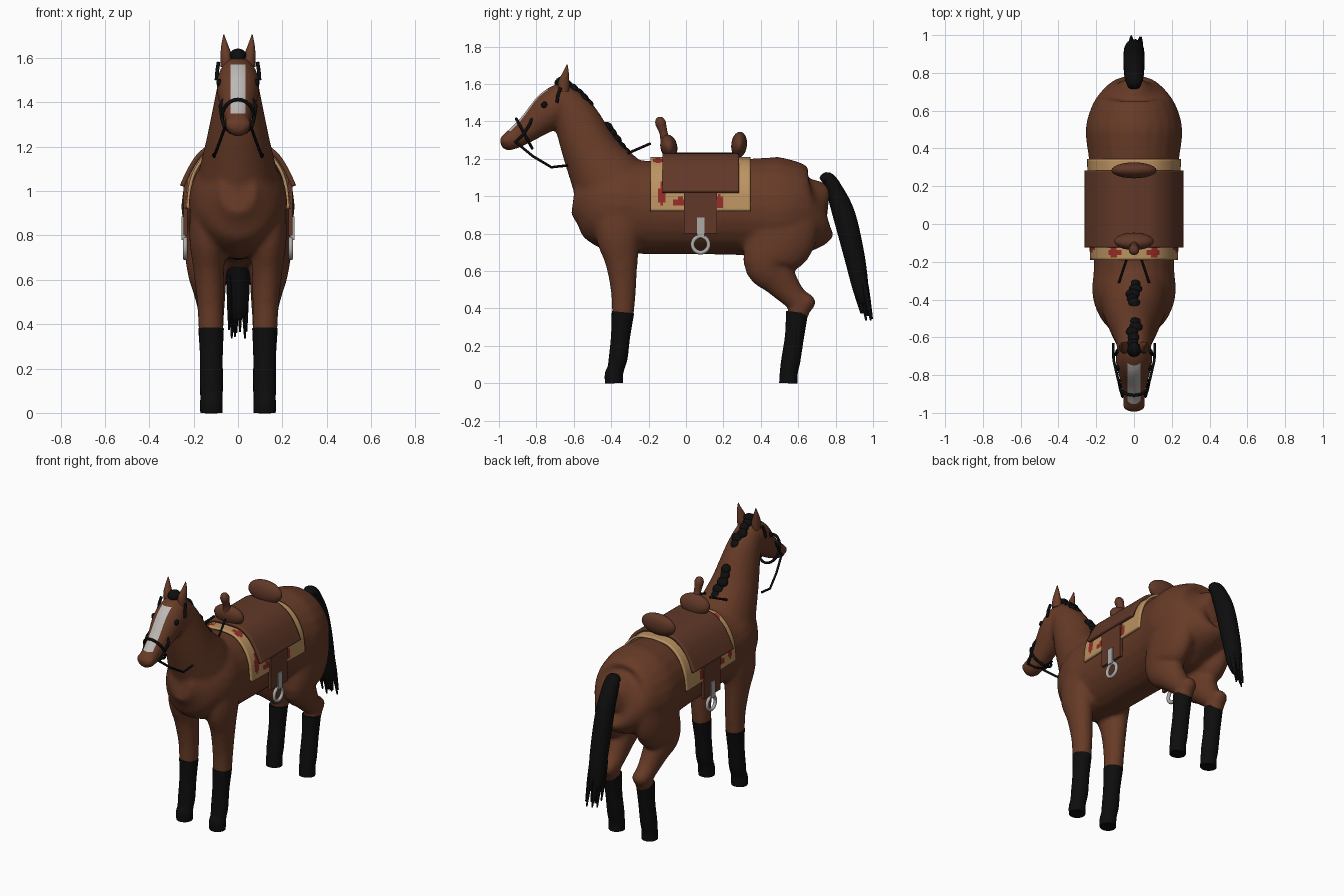
import bpy, bmesh, random
from math import sin, cos, pi
from mathutils import Vector

random.seed(4)
if "Cube" in bpy.data.objects:
    bpy.data.objects.remove(bpy.data.objects["Cube"])


def material(name, *rgb):
    m = bpy.data.materials.new(name)
    m.use_nodes = True
    m.diffuse_color = (*rgb, 1)
    bsdf = m.node_tree.nodes["Principled BSDF"]
    bsdf.inputs["Base Color"].default_value = (*rgb, 1)
    bsdf.inputs["Roughness"].default_value = 0.8
    return m


COAT = material("bay coat", .135, .043, .02)
LEATHER = material("saddle leather", .12, .04, .021)
BLACK = material("black hair", .004, .004, .004)
TAN = material("tan wool", .5, .29, .12)
RED = material("red wool", .3, .025, .018)
STEEL = material("steel", .42, .41, .39)
WHITE = material("white blaze", .5, .48, .46)


def finish(ob, name, mat, angle=.8):
    ob.name = ob.data.name = name
    ob.data.materials.clear()
    ob.data.materials.append(mat)
    bpy.ops.object.select_all(action='DESELECT')
    ob.select_set(True)
    bpy.context.view_layer.objects.active = ob
    bpy.ops.object.shade_smooth_by_angle(angle=angle)
    return ob


def spline(pts, steps=5):
    """Catmull-Rom interpolation of tuples of any length."""
    p = [Vector(q) for q in pts]
    p = [2 * p[0] - p[1]] + p + [2 * p[-1] - p[-2]]
    out = []
    for a, b, c, d in zip(p, p[1:], p[2:], p[3:]):
        for i in range(steps):
            t = i / steps
            out.append(b + (c - a) * (t / 2) + (2 * a - 5 * b + 4 * c - d) * (t * t / 2)
                       + (3 * b - a - 3 * c + d) * (t ** 3 / 2))
    return out + [p[-2]]


def from_bmesh(bm, name, mat):
    bmesh.ops.recalc_face_normals(bm, faces=bm.faces)
    me = bpy.data.meshes.new(name)
    bm.to_mesh(me)
    bm.free()
    ob = bpy.data.objects.new(name, me)
    bpy.context.collection.objects.link(ob)
    return finish(ob, name, mat)


def tube(name, pts, mat, side=1, n=24):
    """Loft of ellipses; each point is x, y, z, half width, half depth."""
    rows = spline(pts)
    bm = bmesh.new()
    rings = []
    for i, r in enumerate(rows):
        d = rows[min(i + 1, len(rows) - 1)] - rows[max(i - 1, 0)]
        across = Vector((0, -d[2], d[1])).normalized()
        mid = Vector((r[0] * side, r[1], r[2]))
        rings.append([bm.verts.new(mid + Vector((max(r[3], .002) * cos(a), 0, 0)) + across * max(r[4], .002) * sin(a))
                      for a in (2 * pi * k / n for k in range(n))])
    for a, b in zip(rings, rings[1:]):
        for k in range(n):
            bm.faces.new((a[k], a[(k + 1) % n], b[(k + 1) % n], b[k]))
    bm.faces.new(rings[0])
    bm.faces.new(rings[-1])
    return from_bmesh(bm, name, mat)


def ball(name, loc, size, mat, tilt=0):
    bpy.ops.mesh.primitive_uv_sphere_add(segments=24, ring_count=14, location=loc, rotation=(tilt, 0, 0))
    ob = bpy.context.object
    ob.scale = size
    return finish(ob, name, mat, 3)


def cord(name, pts, r, mat, cyclic=False):
    cu = bpy.data.curves.new(name, 'CURVE')
    cu.dimensions, cu.bevel_depth, cu.bevel_resolution, cu.use_fill_caps = '3D', r, 2, True
    sp = cu.splines.new('POLY')
    sp.points.add(len(pts) - 1)
    for q, p in zip(sp.points, pts):
        q.co = (*p, 1)
    sp.use_cyclic_u = cyclic
    ob = bpy.data.objects.new(name, cu)
    bpy.context.collection.objects.link(ob)
    bpy.ops.object.select_all(action='DESELECT')
    ob.select_set(True)
    bpy.context.view_layer.objects.active = ob
    bpy.ops.object.convert(target='MESH')
    return finish(bpy.context.object, name, mat)


def sheet(name, y0, y1, half, thick, mat, flare=0):
    """Saddle-like sheet draped over the back from a half profile of x, z."""
    prof = spline(half, 8)
    prof = [(-p[0], p[1]) for p in reversed(prof[1:])] + [tuple(p) for p in prof]
    bm = bmesh.new()
    ny = 40
    rows = [[bm.verts.new((x * (1 + flare * j / ny), y0 + (y1 - y0) * j / ny, z)) for x, z in prof]
            for j in range(ny + 1)]
    for a, b in zip(rows, rows[1:]):
        for k in range(len(prof) - 1):
            bm.faces.new((a[k], a[k + 1], b[k + 1], b[k]))
    ob = from_bmesh(bm, name, mat)
    mod = ob.modifiers.new("thickness", 'SOLIDIFY')
    mod.thickness, mod.offset = thick, 0
    return ob


def box(name, lo, hi, mat):
    bpy.ops.mesh.primitive_cube_add(size=1, location=(Vector(lo) + Vector(hi)) / 2)
    ob = bpy.context.object
    ob.scale = Vector(hi) - Vector(lo)
    return finish(ob, name, mat)


# Body: lofted torso, neck, head and upper legs fused into one skin
parts = [
    tube("torso", [(0, .76, .95, .04, .06), (0, .74, .95, .1, .14), (0, .68, .93, .19, .21), (0, .58, .93, .24, .26),
                   (0, .48, .93, .256, .28), (0, .35, .94, .24, .262), (0, .15, .935, .222, .246),
                   (0, -.2, .94, .212, .25), (0, -.35, .95, .222, .25), (0, -.45, .97, .2, .23),
                   (0, -.53, .99, .15, .18), (0, -.6, 1, .08, .1)], COAT),
    tube("neck", [(0, -.34, .94, .18, .22), (0, -.39, 1.04, .185, .215), (0, -.5, 1.22, .145, .157),
                  (0, -.59, 1.415, .105, .122), (0, -.66, 1.52, .085, .09)], COAT),
    tube("head", [(0, -.6, 1.56, .05, .05), (0, -.65, 1.525, .085, .09), (0, -.725, 1.46, .097, .102),
                  (0, -.825, 1.375, .074, .076), (0, -.9, 1.32, .058, .06), (0, -.95, 1.293, .056, .05),
                  (0, -.99, 1.28, .035, .03)], COAT)]
for s in (1, -1):
    parts += [
        tube("foreleg", [(.13, -.34, 1, .08, .14), (.135, -.36, .8, .085, .125), (.132, -.345, .65, .07, .088),
                         (.125, -.335, .5, .06, .068), (.122, -.337, .36, .056, .058)], COAT, s),
        tube("hindleg", [(.13, .52, .92, .1, .2), (.14, .5, .77, .1, .19), (.14, .44, .645, .09, .135),
                         (.13, .495, .56, .075, .098), (.122, .56, .48, .062, .072), (.12, .61, .425, .056, .06),
                         (.12, .595, .36, .055, .056)], COAT, s),
        ball("hock", (.12 * s, .637, .432), (.055, .055, .052), COAT),
        ball("nostril_bump", (.035 * s, -.962, 1.3), (.026, .026, .026), COAT)]
bpy.ops.object.select_all(action='DESELECT')
for p in parts:
    p.select_set(True)
bpy.context.view_layer.objects.active = parts[0]
bpy.ops.object.join()
body = bpy.context.object
mod = body.modifiers.new("fuse", 'REMESH')
mod.mode, mod.voxel_size = 'VOXEL', .013
mod2 = body.modifiers.new("soften", 'SMOOTH')
mod2.factor, mod2.iterations = .5, 7
for m in (mod.name, mod2.name):
    bpy.ops.object.modifier_apply(modifier=m)
finish(body, "body", COAT, 3)

# Blaze: strip cut into the face
body.data.materials.append(WHITE)
bm = bmesh.new()
bm.from_mesh(body.data)
for axis, at in ((0, .034), (0, -.034), (2, 1.35), (2, 1.57)):
    head = [f for f in bm.faces if f.calc_center_median().y < -.7]
    geom = head + list({e for f in head for e in f.edges}) + list({v for f in head for v in f.verts})
    no = Vector([float(i == axis) for i in range(3)])
    bmesh.ops.bisect_plane(bm, geom=geom, plane_co=no * at, plane_no=no, dist=1e-5)
bm.normal_update()
for f in bm.faces:
    c = f.calc_center_median()
    if abs(c.x) < .034 and c.y < -.7 and 1.35 < c.z < 1.57 and f.normal.z > .05:
        f.material_index = 1
bm.to_mesh(body.data)
bm.free()

for s, side in ((1, "left"), (-1, "right")):
    # Black lower legs and hooves
    tube(side + "_front_stocking", [(.122 * s, -.337, .38, .057, .06), (.12 * s, -.35, .25, .051, .051),
         (.12 * s, -.362, .14, .052, .05), (.12 * s, -.375, .08, .049, .045), (.12 * s, -.385, .045, .051, .049),
         (.12 * s, -.385, 0, .05, .048)], BLACK)
    tube(side + "_hind_stocking", [(.12 * s, .594, .38, .056, .059), (.12 * s, .58, .25, .051, .051),
         (.12 * s, .56, .12, .052, .051), (.12 * s, .55, .06, .049, .048), (.12 * s, .547, 0, .05, .049)], BLACK)
    # Ears and eyes
    tube(side + "_ear", [(.05 * s, -.655, 1.56, .028, .03), (.053 * s, -.653, 1.61, .026, .03),
         (.06 * s, -.642, 1.66, .015, .016), (.064 * s, -.635, 1.705, .002, .002)], COAT)
    ball(side + "_eye", (.083 * s, -.757, 1.488), (.014, .018, .018), BLACK)
    # Bridle straps and reins
    cord(side + "_brow_strap", [(.088 * s, -.67, 1.58), (.094 * s, -.685, 1.54), (.097 * s, -.69, 1.5)], .009, BLACK)
    cord(side + "_cheek_strap", [(.06 * s, -.82, 1.425), (.08 * s, -.835, 1.385), (.073 * s, -.87, 1.33),
                                 (.06 * s, -.915, 1.285)], .008, BLACK)
    cord(side + "_rein", [(.06 * s, -.905, 1.285), (.085 * s, -.82, 1.215), (.108 * s, -.72, 1.155),
                          (.11 * s, -.63, 1.165)], .007, BLACK)
    cord(side + "_rein_end", [(.08 * s, -.31, 1.23), (.04 * s, -.19, 1.282)], .007, BLACK)
    # Fender, stirrup strap and stirrup ring
    x = sorted((.228 * s, .246 * s))
    box(side + "_fender", (x[0], -.01, .8), (x[1], .165, 1.05), LEATHER)
    x = sorted((.235 * s, .254 * s))
    box(side + "_stirrup_strap", (x[0], .058, .78), (x[1], .098, .885), STEEL)
    bpy.ops.mesh.primitive_torus_add(major_radius=.043, minor_radius=.011, major_segments=28, minor_segments=10,
                                     location=(.238 * s, .078, .742), rotation=(0, pi / 2, 0))
    finish(bpy.context.object, side + "_stirrup", STEEL, 3)

loop = [2 * pi * i / 24 for i in range(24)]
cord("noseband", [(.072 * cos(a), -.865 - .042 * sin(a), 1.335 + .078 * sin(a)) for a in loop], .008, BLACK, True)

# Blanket with woven red motifs
blanket = sheet("blanket", -.19, .345, [(0, 1.203), (.1, 1.188), (.17, 1.13), (.212, 1.04), (.226, .92)],
                .014, TAN, .07)
blanket.data.materials.append(RED)
motifs = [(-.13, 1.0, .025, .045), (-.115, 1.055, .02, .025), (-.03, .968, .045, .022), (.18, .968, .024, .04),
          (-.15, 1.185, .025, .012)]
for f in blanket.data.polygons:
    if any(((f.center.y - y) / a) ** 2 + ((f.center.z - z) / b) ** 2 < 1 for y, z, a, b in motifs):
        f.material_index = 1

# Saddle with cantle, pommel and horn
sheet("saddle_seat", -.125, .283, [(0, 1.222), (.1, 1.212), (.17, 1.165), (.215, 1.1), (.252, 1.022)], .022, LEATHER)
ball("cantle", (0, .284, 1.275), (.12, .042, .07), LEATHER, -.1)
ball("pommel", (0, -.092, 1.265), (.105, .045, .065), LEATHER, .2)
tube("horn", [(0, -.1, 1.25, .035, .035), (0, -.118, 1.33, .022, .022), (0, -.128, 1.365, .024, .025),
              (0, -.137, 1.395, .028, .028), (0, -.142, 1.418, .018, .018), (0, -.143, 1.424, .003, .003)], LEATHER)

# Mane tufts along the crest, and forelock
crest = [(-.63, 1.595), (-.6, 1.575), (-.57, 1.55), (-.545, 1.525), (-.52, 1.495),
         (-.415, 1.37), (-.395, 1.34), (-.37, 1.305), (-.345, 1.265), (-.32, 1.235)]
for i, (y, z) in enumerate(crest):
    ball(f"mane_tuft_{i + 1}", (random.uniform(-.012, .012), y, z),
         (random.uniform(.028, .038), .032, .022), BLACK, -.85)
ball("forelock", (0, -.665, 1.612), (.038, .04, .028), BLACK, .4)

# Tail with ragged strands
tube("tail", [(0, .725, 1.08, .03, .02), (0, .755, 1.095, .045, .035), (0, .79, 1.04, .052, .045),
              (0, .845, .9, .056, .06), (0, .9, .68, .056, .055), (0, .935, .5, .048, .042),
              (0, .95, .43, .03, .025)], BLACK)
for i in range(14):
    x, y = random.uniform(-.04, .04), random.uniform(-.03, .03)
    tube(f"tail_strand_{i + 1}", [(x, .91 + y, .62, .012, .014), (x, .935 + y, .5, .013, .015),
         (x * 1.1, .965 + y, random.uniform(.33, .4), .004, .005)], BLACK, n=8)
